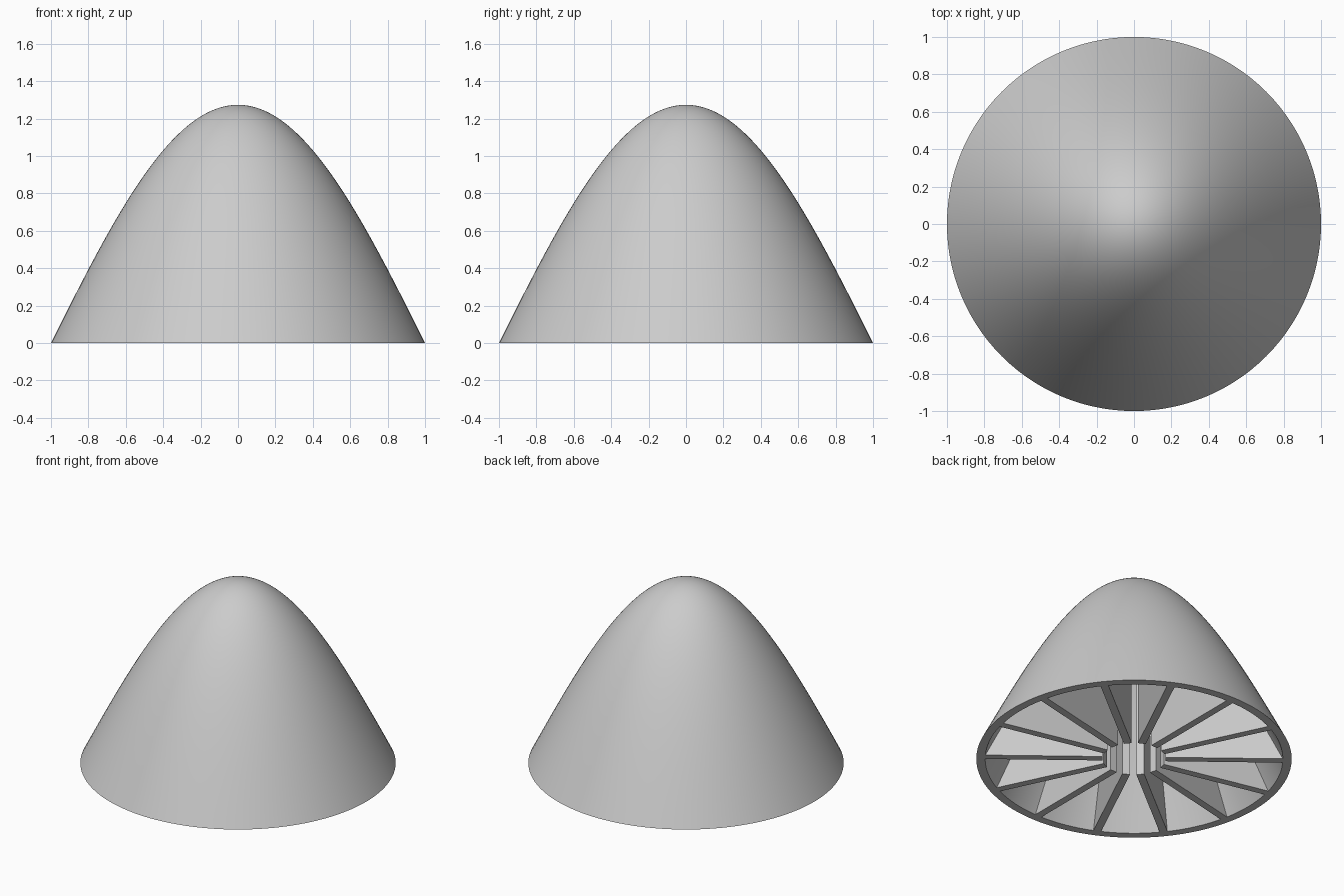
import bpy
import bmesh
from math import pi, sin, cos, sqrt, radians
from mathutils import Matrix, Vector

cube = bpy.data.objects.get("Cube")
if cube:
    bpy.data.objects.remove(cube, do_unlink=True)

HEIGHT = 4 / pi      # cosine profile, slope 2 at the rim
WALL = 0.05
RIB_WIDTH = 0.05
RIB_COUNT = 14
HUB_RADIUS = 0.2
STEPS = 48

grey = bpy.data.materials.new("plain_grey")
grey.use_nodes = True
colour = (0.6, 0.6, 0.6, 1)
grey.diffuse_color = colour
grey.node_tree.nodes["Principled BSDF"].inputs["Base Color"].default_value = colour


def dome_profile(inset):
    """Points (radius, height) from tip to rim, moved inward by inset."""
    points = []
    for i in range(STEPS + 1):
        x = i / STEPS
        slope = 2 * sin(pi * x / 2)
        length = sqrt(1 + slope * slope)
        r = x - inset * slope / length
        z = HEIGHT * cos(pi * x / 2) - inset / length
        if z > 0.004:
            points.append((r, z))
    points.append((1 - inset * sqrt(5) / 2, 0))
    return points


def finish(name, bm):
    bmesh.ops.recalc_face_normals(bm, faces=bm.faces)
    mesh = bpy.data.meshes.new(name)
    bm.to_mesh(mesh)
    bm.free()
    mesh.materials.append(grey)
    return mesh


def add_object(name, mesh):
    obj = bpy.data.objects.new(name, mesh)
    bpy.context.collection.objects.link(obj)
    return obj


# Dome shell: outer profile down, rim across, inner profile back up
bm = bmesh.new()
outline = dome_profile(0) + dome_profile(WALL)[::-1]
verts = [bm.verts.new((r, 0, z)) for r, z in outline]
edges = [bm.edges.new(pair) for pair in zip(verts, verts[1:])]
bmesh.ops.spin(bm, geom=verts + edges, cent=(0, 0, 0), axis=(0, 0, 1),
               angle=2 * pi, steps=112, use_merge=False)
bmesh.ops.remove_doubles(bm, verts=bm.verts, dist=0.0001)
shell = finish("dome_shell", bm)
shell.polygons.foreach_set("use_smooth", [True] * len(shell.polygons))
shell.set_sharp_from_angle(angle=radians(30))
add_object("dome_shell", shell)

# Radial ribs: flat plates that fill the inside around an open centre
bm = bmesh.new()
curve = [p for p in dome_profile(WALL - 0.004) if p[0] > HUB_RADIUS + 0.005]
x = HUB_RADIUS
top = HEIGHT * cos(pi * x / 2) - WALL * sqrt(1 + (2 * sin(pi * x / 2)) ** 2)
plate = [(HUB_RADIUS, 0), (HUB_RADIUS, top)] + curve
face = bm.faces.new([bm.verts.new((r, -RIB_WIDTH / 2, z)) for r, z in plate])
extruded = bmesh.ops.extrude_face_region(bm, geom=[face])
moved = [v for v in extruded["geom"] if isinstance(v, bmesh.types.BMVert)]
bmesh.ops.translate(bm, verts=moved, vec=Vector((0, RIB_WIDTH, 0)))
rib = finish("radial_rib", bm)

# The ring of ribs has one rib on the front and one on the back
for i in range(RIB_COUNT):
    obj = add_object(f"radial_rib_{i + 1}", rib)
    obj.matrix_world = Matrix.Rotation(2 * pi * (i + 0.5) / RIB_COUNT, 4, "Z")
